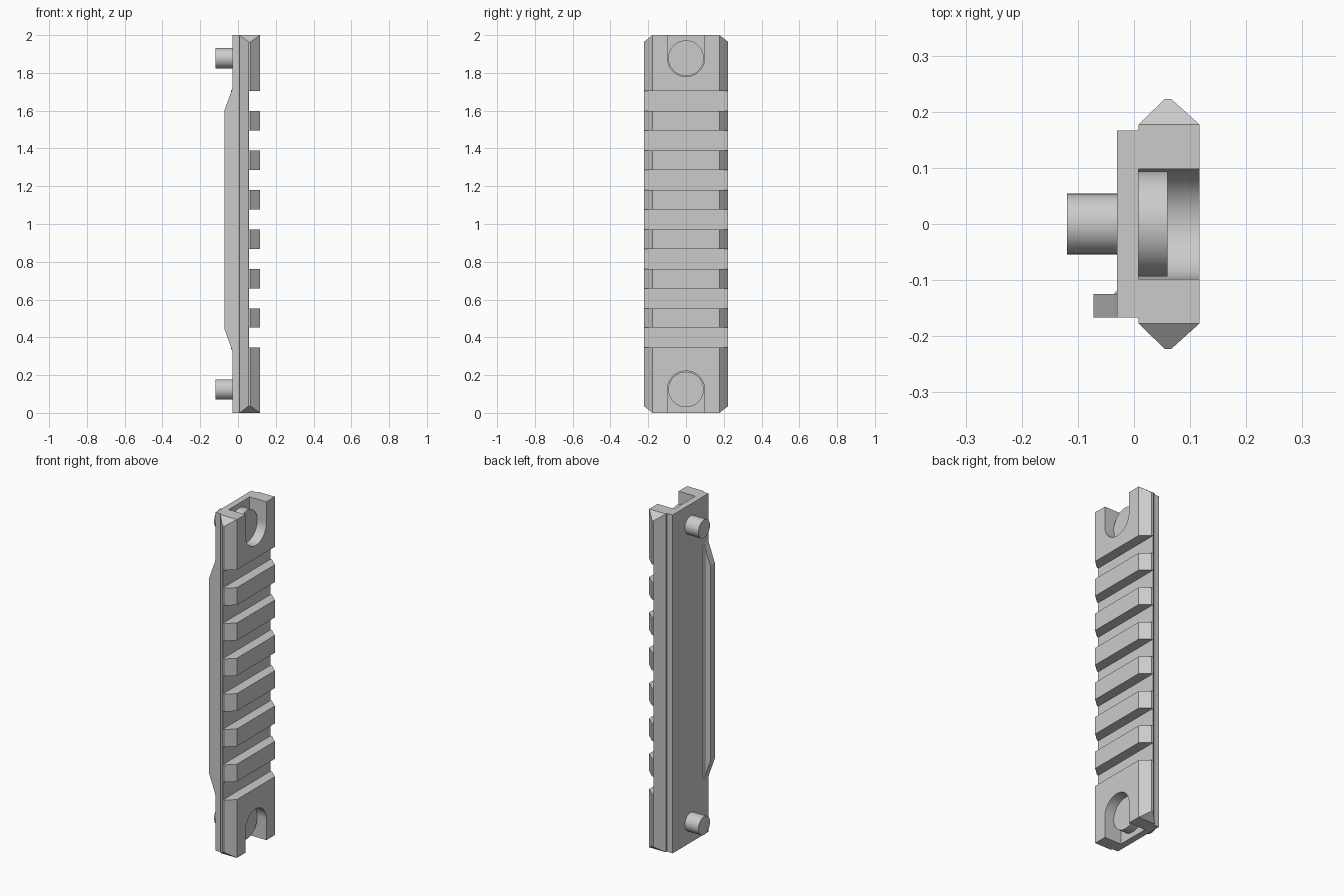
import bpy, bmesh, math
from mathutils import Vector

if "Cube" in bpy.data.objects:
    bpy.data.objects.remove(bpy.data.objects["Cube"])


def prism(name, pts, axis, lo, hi):
    """Extrude a closed 2D profile along an axis (profile uses the other two axes in xyz order)."""
    def co(p, d):
        c = list(p)
        c.insert(axis, d)
        return Vector(c)
    bm = bmesh.new()
    face = bm.faces.new([bm.verts.new(co(p, lo)) for p in pts])
    out = bmesh.ops.extrude_face_region(bm, geom=[face])
    shift = Vector((0, 0, 0))
    shift[axis] = hi - lo
    bmesh.ops.translate(bm, vec=shift,
                        verts=[g for g in out["geom"] if isinstance(g, bmesh.types.BMVert)])
    bmesh.ops.recalc_face_normals(bm, faces=bm.faces)
    me = bpy.data.meshes.new(name)
    bm.to_mesh(me)
    bm.free()
    ob = bpy.data.objects.new(name, me)
    bpy.context.collection.objects.link(ob)
    return ob


def boolean(ob, cutter, op):
    """Apply a boolean and discard the cutter."""
    mod = ob.modifiers.new("cut", 'BOOLEAN')
    mod.operation, mod.solver, mod.object = op, 'EXACT', cutter
    dg = bpy.context.evaluated_depsgraph_get()
    me = bpy.data.meshes.new_from_object(ob.evaluated_get(dg))
    ob.modifiers.clear()
    ob.data = me
    bpy.data.objects.remove(cutter)


def smooth(ob, angle=30):
    for p in ob.data.polygons:
        p.use_smooth = True
    ob.data.set_sharp_from_angle(angle=math.radians(angle))


def arc(cy, cz, r, a0, a1, n):
    return [(cy + r * math.cos(a0 + (a1 - a0) * i / n),
             cz + r * math.sin(a0 + (a1 - a0) * i / n)) for i in range(n + 1)]


# Rail body: dovetail cross-section, over-long so the end trim cuts it cleanly
half = [(-0.03, 0.167), (0.008, 0.167), (0.008, 0.177),
        (0.055, 0.223), (0.066, 0.223), (0.117, 0.177)]
section = half + [(x, -y) for x, y in reversed(half)]
rail = prism("rail_body", section, 2, -0.1, 2.1)

# Trim to length with chamfered end corners
trim = [(-0.177, 0), (0.177, 0), (0.3, 0.096), (0.3, 1.904),
        (0.177, 2), (-0.177, 2), (-0.3, 1.904), (-0.3, 0.096)]
boolean(rail, prism("trim", trim, 0, -0.5, 0.5), 'INTERSECT')

# Cross slots
for i in range(7):
    z = 0.345 + i * 0.2088
    box = [(-0.4, z), (0.4, z), (0.4, z + 0.106), (-0.4, z + 0.106)]
    boolean(rail, prism("slot", box, 0, 0.058, 0.3), 'DIFFERENCE')

# U-shaped screw recesses, open at the ends
R = 0.098
SCREW_Z = (0.124, 1.878)
for z, end, a1 in ((SCREW_Z[0], -0.2, math.pi), (SCREW_Z[1], 2.2, -math.pi)):
    u = arc(0, z, R, 0, a1, 32) + [(-R, end), (R, end)]
    boolean(rail, prism("recess", u, 0, 0.008, 0.3), 'DIFFERENCE')
smooth(rail)

# Locating lug along one back edge, with a small fillet strip
lug = [(-0.03, 0.325), (-0.036, 0.345), (-0.072, 0.445),
       (-0.072, 1.6), (-0.036, 1.7), (-0.03, 1.72)]
prism("locating_lug", lug, 1, -0.167, -0.125)
prism("lug_fillet", [(-0.03, -0.125), (-0.036, -0.125), (-0.03, -0.118)], 2, 0.335, 1.71)

# Screws: wide head in the recess, shank out of the back
for z, label in zip(SCREW_Z, ("lower", "upper")):
    for part, r, x0, x1 in (("head", 0.094, 0.008, 0.06), ("shank", 0.054, -0.119, -0.03)):
        ring = arc(0, z, r, 0, 2 * math.pi, 48)[:-1]
        smooth(prism(f"{label}_screw_{part}", ring, 0, x0, x1))
